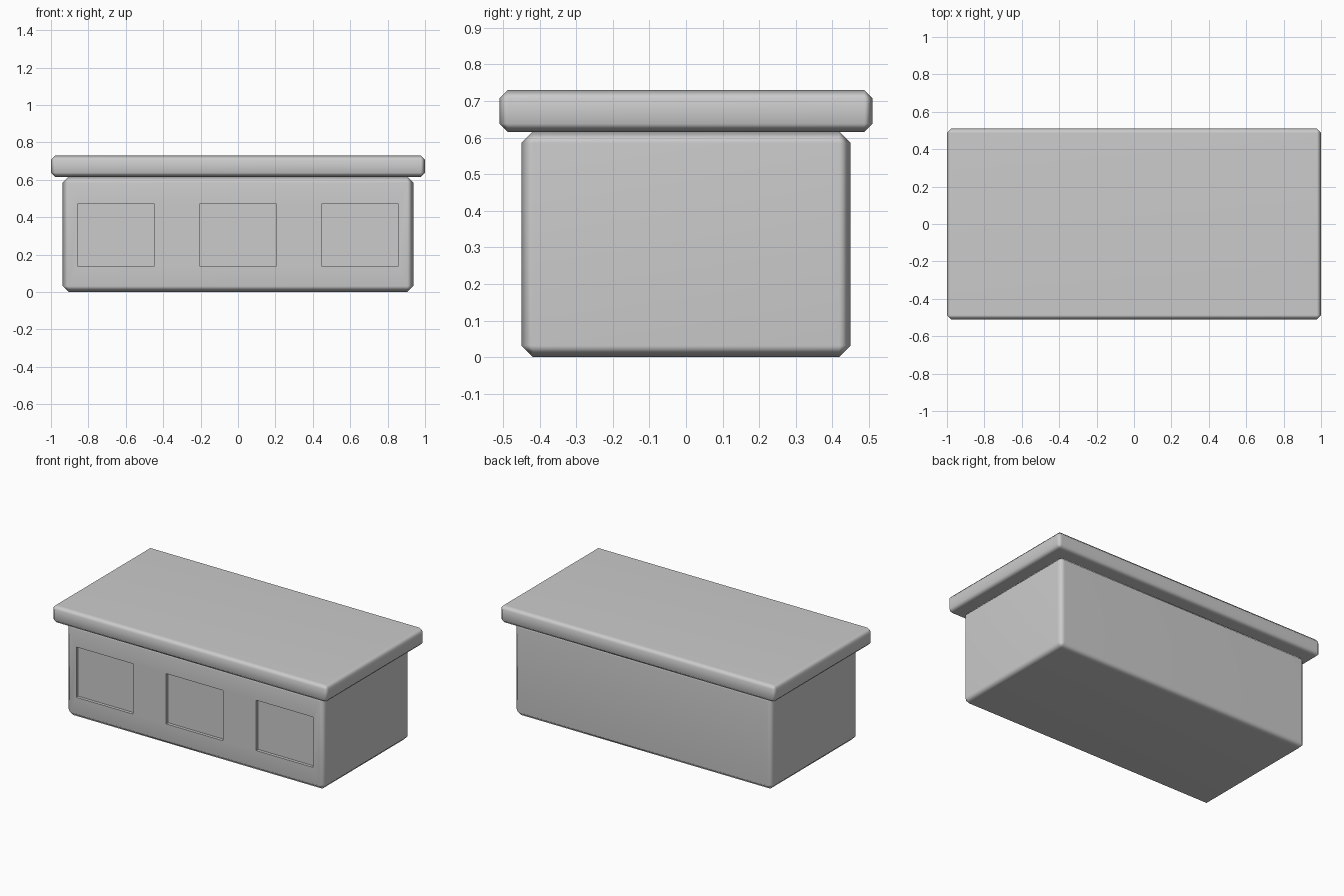
import bpy, bmesh
from mathutils import Matrix, Vector

if "Cube" in bpy.data.objects:
    bpy.data.objects.remove(bpy.data.objects["Cube"])

grey = bpy.data.materials.new("plain grey")
grey.diffuse_color = (0.6, 0.6, 0.6, 1)
grey.use_nodes = True
grey.node_tree.nodes["Principled BSDF"].inputs["Base Color"].default_value = grey.diffuse_color


def box(name, lo, hi, chamfer=0.0):
    """Box between two corners, with an optional chamfer on every edge."""
    lo, hi = Vector(lo), Vector(hi)
    bm = bmesh.new()
    bmesh.ops.create_cube(bm, size=1, matrix=Matrix.Translation((lo + hi) / 2)
                          @ Matrix.Diagonal((*(hi - lo), 1)))
    if chamfer:
        bmesh.ops.bevel(bm, geom=bm.edges[:], offset=chamfer, segments=1,
                        profile=0.5, affect='EDGES')
    mesh = bpy.data.meshes.new(name)
    bm.to_mesh(mesh)
    bm.free()
    mesh.materials.append(grey)
    obj = bpy.data.objects.new(name, mesh)
    bpy.context.collection.objects.link(obj)
    return obj


def select(obj):
    bpy.ops.object.select_all(action='DESELECT')
    obj.select_set(True)
    bpy.context.view_layer.objects.active = obj


# Counter body and overhanging top slab
body = box("counter_body", (-0.937, -0.45, 0), (0.937, 0.45, 0.617), 0.032)
top = box("counter_top", (-1, -0.51, 0.615), (1, 0.51, 0.73), 0.023)

# Three square recesses in the front
for x in (-0.653, 0, 0.653):
    cutter = box("recess_cutter", (x - 0.206, -0.6, 0.14), (x + 0.206, -0.43, 0.47))
    cut = body.modifiers.new("recess", 'BOOLEAN')
    cut.operation, cut.solver, cut.object = 'DIFFERENCE', 'EXACT', cutter
    select(body)
    bpy.ops.object.modifier_apply(modifier=cut.name)
    bpy.data.objects.remove(cutter)

# Soft chamfers against flat panels
for obj in (body, top):
    select(obj)
    bpy.ops.object.shade_smooth_by_angle(angle=1.0)
    obj.modifiers.new("flat_panels", 'WEIGHTED_NORMAL').keep_sharp = True
